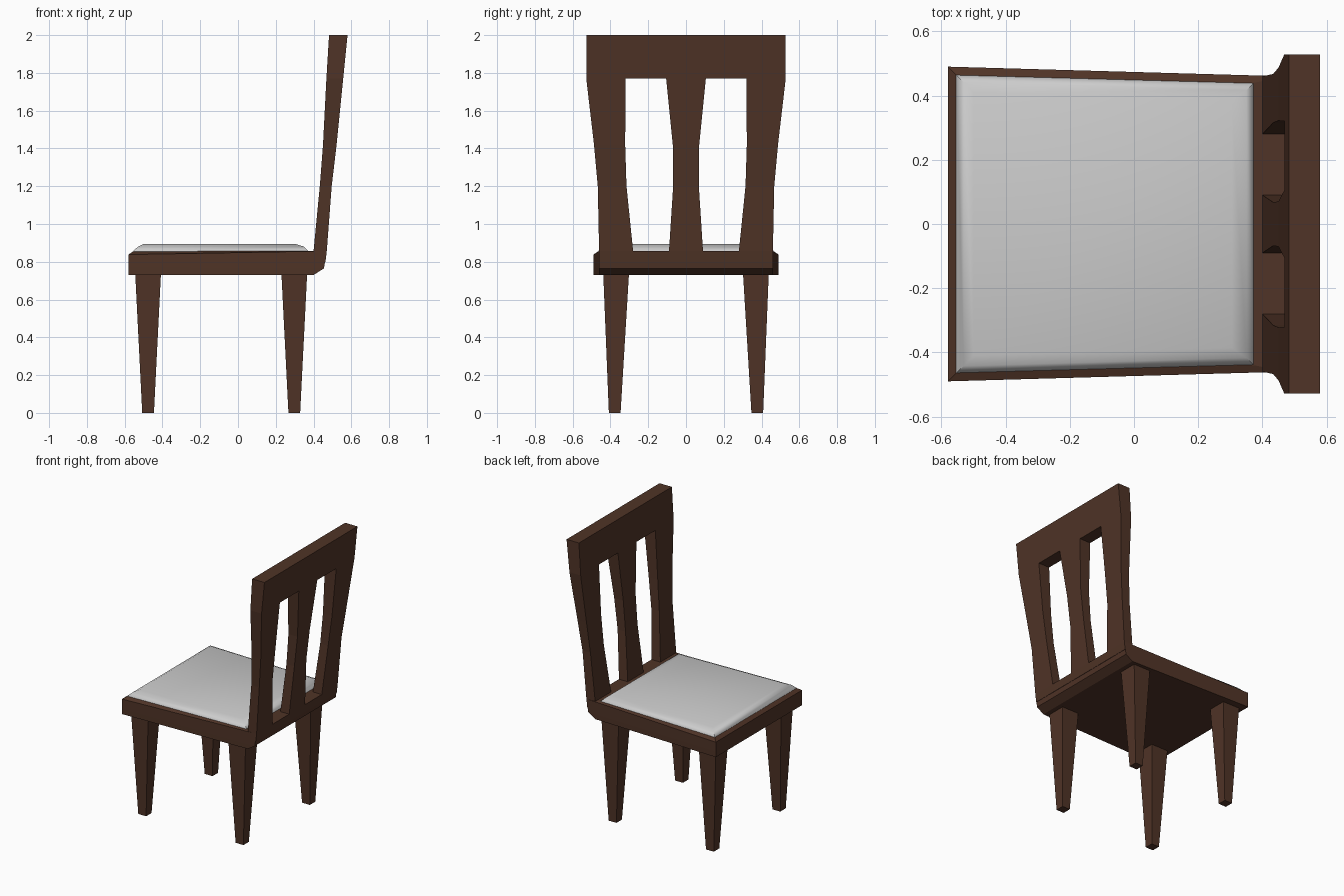
import bpy, bmesh

if "Cube" in bpy.data.objects:
    bpy.data.objects.remove(bpy.data.objects["Cube"])

wood = bpy.data.materials.new("dark_wood")
wood.diffuse_color = (0.08, 0.034, 0.02, 1)
wood.use_nodes = True
wood.node_tree.nodes["Principled BSDF"].inputs["Base Color"].default_value = wood.diffuse_color


def finish(name, bm, mat=None):
    bmesh.ops.recalc_face_normals(bm, faces=bm.faces)
    me = bpy.data.meshes.new(name)
    bm.to_mesh(me)
    bm.free()
    ob = bpy.data.objects.new(name, me)
    bpy.context.collection.objects.link(ob)
    if mat:
        me.materials.append(mat)
    return ob


def loft(name, rings, mat=None):
    """Stack four-sided rings: (x0, x1, half width at x0, at x1, z at x0, at x1, y centre)."""
    bm = bmesh.new()
    loops = []
    for x0, x1, w0, w1, z0, z1, yc in rings:
        pts = [(x0, yc - w0, z0), (x1, yc - w1, z1), (x1, yc + w1, z1), (x0, yc + w0, z0)]
        loops.append([bm.verts.new(p) for p in pts])
    for a, b in zip(loops, loops[1:]):
        for i in range(4):
            j = (i + 1) % 4
            bm.faces.new((a[i], a[j], b[j], b[i]))
    bm.faces.new(loops[0])
    bm.faces.new(loops[-1])
    return finish(name, bm, mat)


# Seat frame with a chamfered rear underside and sloping top rim
loft("seat_frame", [
    (-0.58, 0.40, 0.49, 0.46, 0.73, 0.73, 0),
    (-0.58, 0.455, 0.49, 0.46, 0.77, 0.765, 0),
    (-0.58, 0.47, 0.49, 0.46, 0.838, 0.857, 0),
    (-0.555, 0.375, 0.465, 0.44, 0.855, 0.857, 0),
], wood)

# Padded cushion with a soft shoulder
cushion = loft("seat_cushion", [
    (-0.555, 0.375, 0.465, 0.44, 0.848, 0.848, 0),
    (-0.553, 0.372, 0.463, 0.438, 0.858, 0.858, 0),
    (-0.53, 0.35, 0.442, 0.417, 0.88, 0.88, 0),
    (-0.50, 0.305, 0.41, 0.385, 0.894, 0.894, 0),
])
bpy.context.view_layer.objects.active = cushion
cushion.select_set(True)
bpy.ops.object.shade_smooth_by_angle(angle=0.8)

# Tapered square legs
for label, x in (("front", -0.476), ("back", 0.298)):
    for side, y in (("left", 0.37), ("right", -0.37)):
        y2 = y * 1.02
        loft(f"{label}_{side}_leg", [
            (x - 0.031, x + 0.031, 0.031, 0.031, 0, 0, y2),
            (x - 0.068, x + 0.068, 0.068, 0.068, 0.735, 0.735, y),
        ], wood)

# Backrest rows: z, front x, rear x, outer edge, slot outer edge, slot inner edge
rows = [
    (0.80, 0.40, 0.463, 0.46, 0.28, 0.09),
    (0.857, 0.40, 0.47, 0.46, 0.28, 0.09),
    (1.20, 0.433, 0.496, 0.467, 0.315, 0.068),
    (1.42, 0.45, 0.522, 0.487, 0.322, 0.07),
    (1.77, 0.468, 0.557, 0.528, 0.32, 0.105),
    (2.00, 0.482, 0.58, 0.528, 0.32, 0.105),
]
bm = bmesh.new()
grid, rear_x = [], {}
for z, xf, xb, o, s, c in rows:
    line = [bm.verts.new((xf, y, z)) for y in (-o, -s, -c, c, s, o)]
    rear_x[round(z, 3)] = xb
    grid.append(line)
for r in range(5):
    for k in range(5):
        if k in (1, 3) and r in (1, 2, 3):
            continue  # open slots
        bm.faces.new((grid[r][k], grid[r][k + 1], grid[r + 1][k + 1], grid[r + 1][k]))
ext = bmesh.ops.extrude_face_region(bm, geom=bm.faces[:], use_keep_orig=True)
for v in ext["geom"]:
    if isinstance(v, bmesh.types.BMVert):
        v.co.x = rear_x[round(v.co.z, 3)]
finish("backrest", bm, wood)
